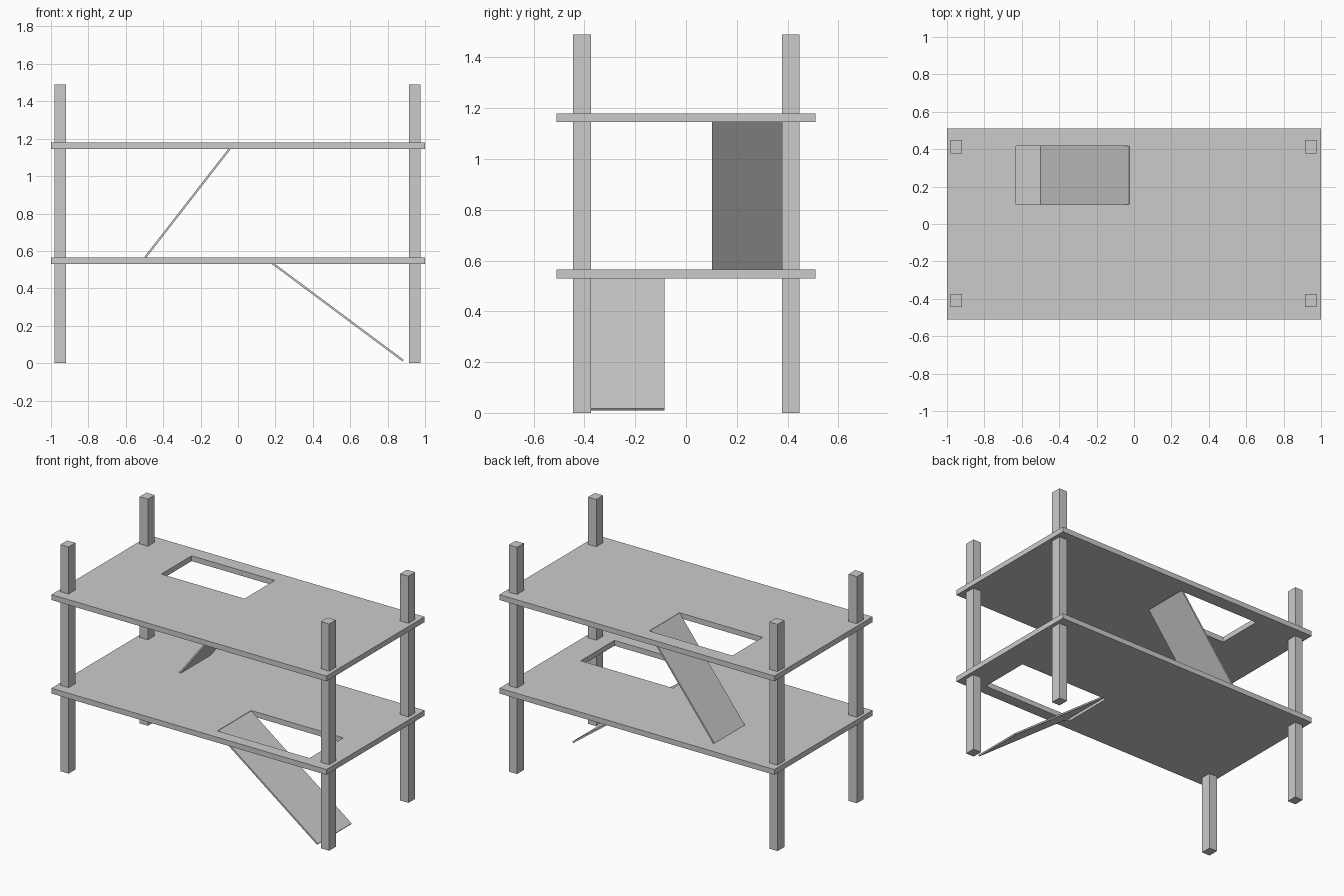
import bpy
import bmesh
from mathutils import Vector

if "Cube" in bpy.data.objects:
    bpy.data.objects.remove(bpy.data.objects["Cube"])


def finish(name, bm):
    bmesh.ops.recalc_face_normals(bm, faces=bm.faces[:])
    mesh = bpy.data.meshes.new(name)
    bm.to_mesh(mesh)
    bm.free()
    obj = bpy.data.objects.new(name, mesh)
    bpy.context.collection.objects.link(obj)
    return obj


def extrude(bm, faces, offset):
    ext = bmesh.ops.extrude_face_region(bm, geom=faces, use_keep_orig=True)
    verts = [g for g in ext["geom"] if isinstance(g, bmesh.types.BMVert)]
    bmesh.ops.translate(bm, verts=verts, vec=offset)


def rect(x0, x1, y0, y1):
    return [(x0, y0), (x1, y0), (x1, y1), (x0, y1)]


def floor_slab(name, z0, z1, hole):
    """Slab with a rectangular stairwell: a ring of four quads, extruded up."""
    bm = bmesh.new()
    outer = [bm.verts.new((x, y, z0)) for x, y in rect(-1, 1, -0.51, 0.51)]
    inner = [bm.verts.new((x, y, z0)) for x, y in rect(*hole)]
    faces = [bm.faces.new((outer[i], outer[(i + 1) % 4],
                           inner[(i + 1) % 4], inner[i])) for i in range(4)]
    extrude(bm, faces, Vector((0, 0, z1 - z0)))
    return finish(name, bm)


def ramp(name, top, bottom, y0, y1, thickness=0.011):
    """Thin sloping board; top and bottom are (x, z) on its upper surface."""
    a, b = Vector((top[0], y0, top[1])), Vector((bottom[0], y0, bottom[1]))
    along = (b - a).normalized()
    down = along.cross(Vector((0, 1, 0)))
    if down.z > 0:
        down = -down
    down *= thickness
    bm = bmesh.new()
    face = bm.faces.new([bm.verts.new(p) for p in (a, b, b + down, a + down)])
    extrude(bm, [face], Vector((0, y1 - y0, 0)))
    return finish(name, bm)


def column(name, x, y):
    bm = bmesh.new()
    face = bm.faces.new([bm.verts.new((px, py, 0)) for px, py in
                         rect(x - 0.03, x + 0.03, y - 0.035, y + 0.035)])
    extrude(bm, [face], Vector((0, 0, 1.49)))
    return finish(name, bm)


# corner columns
for side, x in (("left", -0.95), ("right", 0.945)):
    for end, y in (("front", -0.41), ("back", 0.413)):
        column(f"{end}_{side}_column", x, y)

# floors with stairwell openings
floor_slab("lower_floor", 0.53, 0.565, (0.155, 0.825, -0.435, -0.085))
floor_slab("upper_floor", 1.145, 1.18, (-0.63, -0.025, 0.103, 0.418))

# ramps between levels
ramp("lower_ramp", (0.153, 0.564), (0.886, 0.018), -0.435, -0.085)
ramp("upper_ramp", (-0.026, 1.179), (-0.5, 0.569), 0.103, 0.418)
